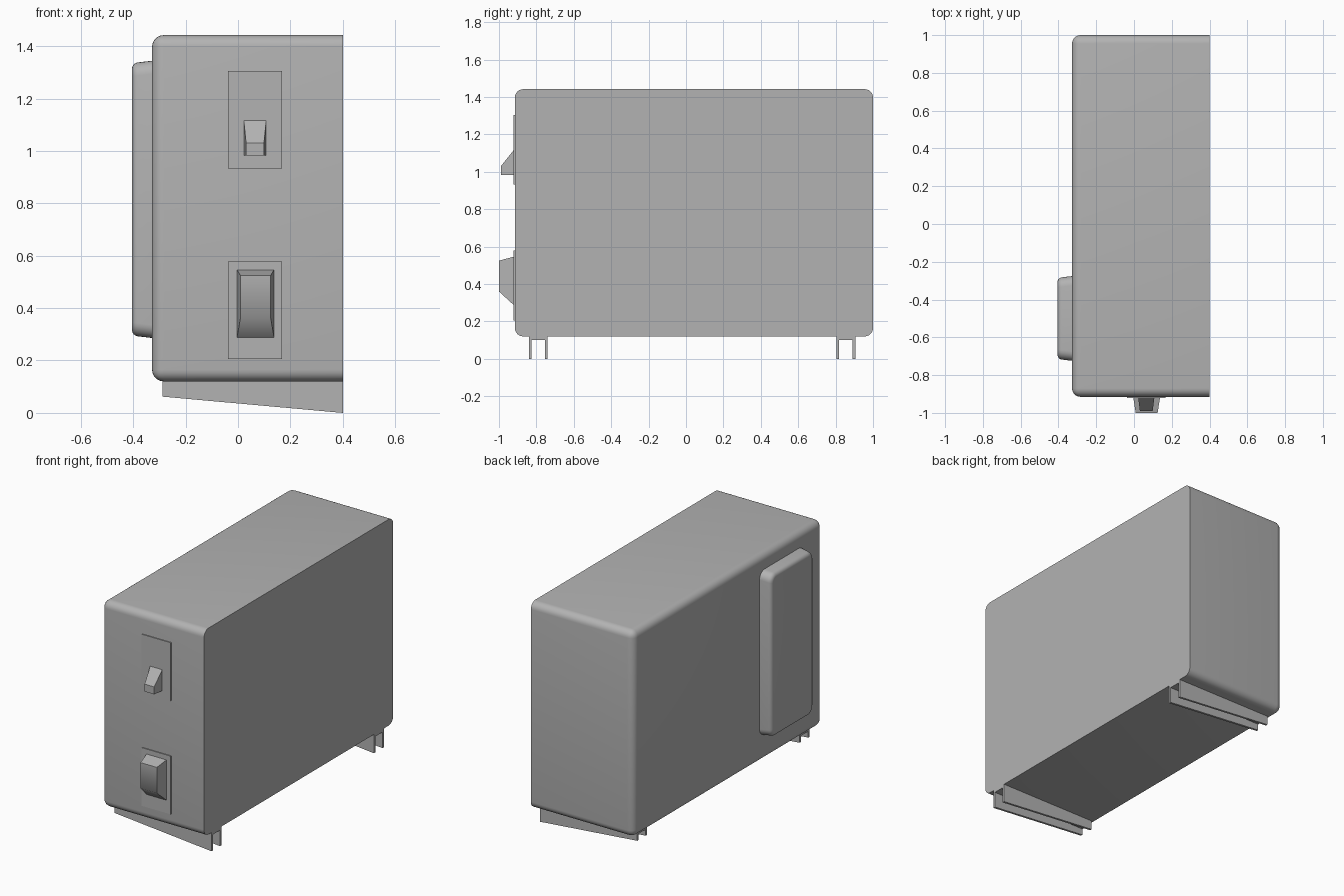
import bpy
import bmesh
import math
from mathutils import Vector

if "Cube" in bpy.data.objects:
    bpy.data.objects.remove(bpy.data.objects["Cube"], do_unlink=True)

grey = bpy.data.materials.new("grey_plastic")
grey.use_nodes = True
COLOUR = (0.45, 0.45, 0.45, 1)
grey.diffuse_color = COLOUR
grey.node_tree.nodes["Principled BSDF"].inputs["Base Color"].default_value = COLOUR


def finish(bm, name, angle=30):
    bmesh.ops.recalc_face_normals(bm, faces=bm.faces)
    mesh = bpy.data.meshes.new(name)
    bm.to_mesh(mesh)
    bm.free()
    obj = bpy.data.objects.new(name, mesh)
    bpy.context.collection.objects.link(obj)
    mesh.materials.append(grey)
    bpy.ops.object.select_all(action="DESELECT")
    obj.select_set(True)
    bpy.context.view_layer.objects.active = obj
    bpy.ops.object.shade_smooth_by_angle(angle=math.radians(angle))
    return obj


def box(lo, hi):
    bm = bmesh.new()
    bmesh.ops.create_cube(bm, size=1)
    lo, hi = Vector(lo), Vector(hi)
    for v in bm.verts:
        v.co = Vector([l + (c + 0.5) * (h - l) for l, c, h in zip(lo, v.co, hi)])
    return bm


def bevel(bm, rule, radius, segments=6):
    edges = [e for e in bm.edges if rule(*[v.co for v in e.verts])]
    bmesh.ops.bevel(bm, geom=edges, offset=radius, segments=segments,
                    profile=0.5, affect="EDGES", clamp_overlap=True)


def loft(ring_a, ring_b):
    """Solid between two matching outlines."""
    bm = bmesh.new()
    a = [bm.verts.new(p) for p in ring_a]
    b = [bm.verts.new(p) for p in ring_b]
    bm.faces.new(a)
    bm.faces.new(b)
    for i in range(len(a)):
        j = (i + 1) % len(a)
        bm.faces.new((a[i], a[j], b[j], b[i]))
    return bm


# Main housing: rounded everywhere except around the flat +x side
FRONT, BOTTOM, SIDE = -0.915, 0.12, 0.4
bm = box((-0.328, FRONT, BOTTOM), (SIDE, 1, 1.442))
bevel(bm, lambda a, b: min(a.x, b.x) < 0, 0.045)
finish(bm, "housing", 40)

# Raised side pad with drafted walls and a rounded rim
bm = box((-0.405, -0.715, 0.295), (-0.32, -0.285, 1.335))
for v in bm.verts:
    if v.co.x > -0.35:
        v.co.y += math.copysign(0.01, v.co.y + 0.5)
        v.co.z += math.copysign(0.01, v.co.z - 0.8)
bevel(bm, lambda a, b: abs(a.x - b.x) > 0.05, 0.05)
bevel(bm, lambda a, b: max(a.x, b.x) < -0.4, 0.022, 4)
finish(bm, "side_pad", 40)

# Thin switch plates on the front
for name, z0, z1 in (("upper_plate", 0.932, 1.305), ("lower_plate", 0.205, 0.578)):
    finish(box((-0.038, FRONT - 0.006, z0), (0.168, FRONT + 0.01, z1)), name)


def front_knob(name, centre, base, face, angle):
    """base and face: half width, bottom z, top z and y of each end."""
    rings = []
    for half, low, high, y in (base, face):
        rings.append([(centre - half, y, low), (centre + half, y, low),
                      (centre + half, y, high), (centre - half, y, high)])
    finish(loft(*rings), name, angle)


# Toggle and latch
front_knob("toggle", 0.065, (0.043, 0.982, 1.12, -0.918), (0.034, 0.982, 1.03, -0.99), 30)
front_knob("latch", 0.067, (0.071, 0.285, 0.547, -0.918), (0.058, 0.36, 0.525, -1), 50)

# Sloping runners: two wedge fins joined by a web
for name, y0, y1 in (("front_runner", -0.84, -0.74), ("rear_runner", 0.805, 0.905)):
    outline = [(-0.288, 0.125), (-0.288, 0.062), (SIDE, 0), (SIDE, 0.125)]
    for label, ya in (("fin_a", y0), ("fin_b", y1 - 0.014)):
        finish(loft([(x, ya, z) for x, z in outline],
                    [(x, ya + 0.014, z) for x, z in outline]), f"{name}_{label}")
    finish(box((-0.288, y0 + 0.01, 0.102), (SIDE, y1 - 0.01, 0.125)), f"{name}_web")
